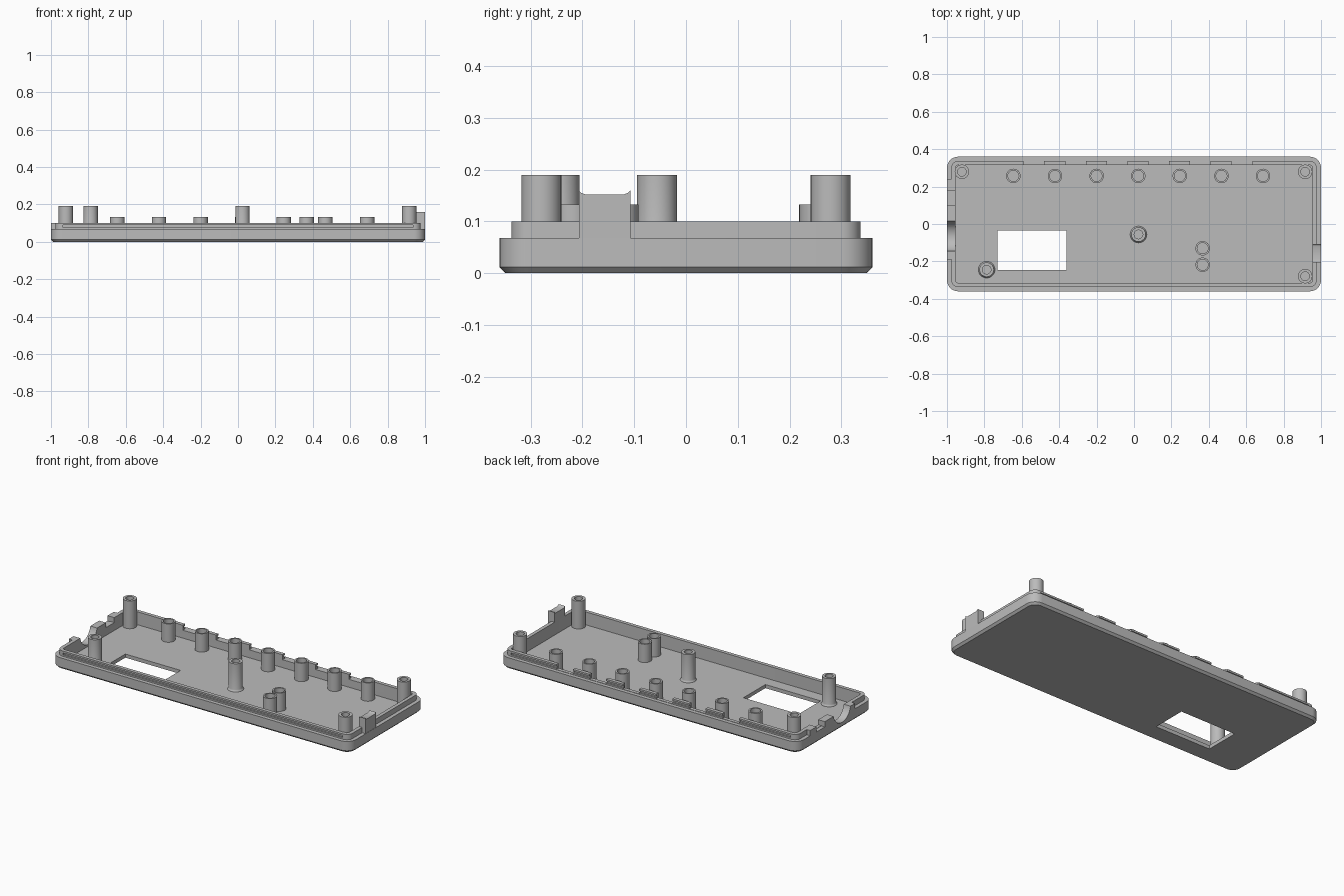
import bpy, bmesh, math
from mathutils import Matrix, Vector

if "Cube" in bpy.data.objects:
    bpy.data.objects.remove(bpy.data.objects["Cube"])

grey = bpy.data.materials.new("light grey plastic")
grey.diffuse_color = (0.5, 0.5, 0.5, 1)
grey.use_nodes = True
grey.node_tree.nodes["Principled BSDF"].inputs["Base Color"].default_value = grey.diffuse_color


def finish(name, bm, smooth=True):
    bmesh.ops.recalc_face_normals(bm, faces=bm.faces)
    mesh = bpy.data.meshes.new(name)
    bm.to_mesh(mesh)
    bm.free()
    ob = bpy.data.objects.new(name, mesh)
    bpy.context.collection.objects.link(ob)
    mesh.materials.append(grey)
    bpy.context.view_layer.objects.active = ob
    if smooth:
        bpy.ops.object.select_all(action='DESELECT')
        ob.select_set(True)
        bpy.ops.object.shade_smooth_by_angle(angle=math.radians(30))
    return ob


def loft(name, rings):
    """Join closed rings of points and cap both ends."""
    bm = bmesh.new()
    loops = [[bm.verts.new(p) for p in ring] for ring in rings]
    n = len(loops[0])
    for a, b in zip(loops, loops[1:]):
        for i in range(n):
            j = (i + 1) % n
            bm.faces.new((a[i], a[j], b[j], b[i]))
    bm.faces.new(loops[0])
    bm.faces.new(loops[-1])
    return finish(name, bm)


def rounded(hx, hy, r, z, seg=8):
    pts = []
    for q, (sx, sy) in enumerate([(1, 1), (-1, 1), (-1, -1), (1, -1)]):
        for k in range(seg + 1):
            a = (q + k / seg) * math.pi / 2
            pts.append((sx * (hx - r) + r * math.cos(a),
                        sy * (hy - r) + r * math.sin(a), z))
    return pts


def circle(x, y, r, z, n=32):
    return [(x + r * math.cos(2 * math.pi * i / n),
             y + r * math.sin(2 * math.pi * i / n), z) for i in range(n)]


def box(name, x0, x1, y0, y1, z0, z1):
    bm = bmesh.new()
    bmesh.ops.create_cube(bm, size=1)
    for v in bm.verts:
        v.co = Vector((x0 if v.co.x < 0 else x1, y0 if v.co.y < 0 else y1,
                       z0 if v.co.z < 0 else z1))
    return finish(name, bm, False)


def combine(target, tool, op='DIFFERENCE'):
    m = target.modifiers.new("bool", 'BOOLEAN')
    m.operation, m.solver, m.object = op, 'EXACT', tool
    bpy.context.view_layer.objects.active = target
    bpy.ops.object.modifier_apply(modifier=m.name)
    bpy.data.objects.remove(tool)


FLOOR, STEP, RIM = 0.022, 0.068, 0.10

# Tray: chamfered bottom, stepped rim lip, hollow inside
tray = loft("tray", [
    rounded(0.988, 0.348, 0.048, 0), rounded(1, 0.36, 0.06, 0.012),
    rounded(1, 0.36, 0.06, STEP), rounded(0.977, 0.337, 0.037, STEP),
    rounded(0.977, 0.337, 0.037, RIM), rounded(0.955, 0.315, 0.016, RIM),
    rounded(0.955, 0.315, 0.016, FLOOR)])

# Left end blocks, flush with the outer wall
for y0, y1 in [(-0.19, 0.10), (0.18, 0.24)]:
    combine(tray, box("end_block", -1, -0.96, y0, y1, 0.05, RIM), 'UNION')

# Display window
combine(tray, box("window_cut", -0.73, -0.36, -0.245, -0.035, -0.1, 0.06))

# Snap grooves along both long sides of the lip
for s in (-1, 1):
    y0, y1 = sorted((s * 0.327, s * 0.345))
    combine(tray, box("groove_cut", -0.935, 0.935, y0, y1, 0.077, 0.089))

# Rim gaps between the rear button posts, and one in the left end
button_x = [-0.645 + 0.2225 * i for i in range(7)]
for x in button_x[:-1]:
    combine(tray, box("rim_gap_cut", x + 0.055, x + 0.165, 0.30, 0.345, STEP + 0.002, 0.12))
combine(tray, box("end_gap_cut", -1.02, -0.94, 0.10, 0.18, STEP + 0.002, 0.12))

# Round cable opening in the left end
bm = bmesh.new()
bmesh.ops.create_cone(bm, cap_ends=True, segments=48, radius1=0.082, radius2=0.082, depth=0.1,
                      matrix=Matrix.Translation((-0.985, -0.065, 0.115)) @ Matrix.Rotation(math.pi / 2, 4, 'Y'))
combine(tray, finish("cable_cut", bm))
bpy.ops.object.select_all(action='DESELECT')
tray.select_set(True)
bpy.context.view_layer.objects.active = tray
bpy.ops.object.shade_smooth_by_angle(angle=math.radians(30))

# Right end tab with a shallow dished top
outline = [(-0.207, 0.05), (-0.107, 0.05), (-0.107, 0.160), (-0.112, 0.155), (-0.12, 0.152),
           (-0.194, 0.152), (-0.202, 0.155), (-0.207, 0.160)]
loft("end_tab", [[(x, y, z) for y, z in outline] for x in (0.955, 0.9985)])


# Hollow posts standing on the floor
def post(name, x, y, top, hole, flare=0.0):
    r = 0.0385
    loft(name, [circle(x, y, r + flare, FLOOR - 0.006), circle(x, y, r + flare, FLOOR + 0.001),
                circle(x, y, r + flare * 0.3, FLOOR + 0.004 + flare * 0.5),
                circle(x, y, r, FLOOR + 0.006 + flare), circle(x, y, r, top),
                circle(x, y, hole, top), circle(x, y, hole, FLOOR + 0.002)])


for x, y in [(-0.92, 0.279), (0.915, 0.279), (0.915, -0.279)]:
    post("corner_post", x, y, 0.19, 0.023)
for x, y in [(0.024, -0.056), (-0.788, -0.244)]:
    post("screw_post", x, y, 0.19, 0.023, 0.006)
for x in button_x:
    post("button_post", x, 0.257, 0.133, 0.029)
for y in (-0.13, -0.218):
    post("indicator_post", 0.367, y, 0.133, 0.029)
